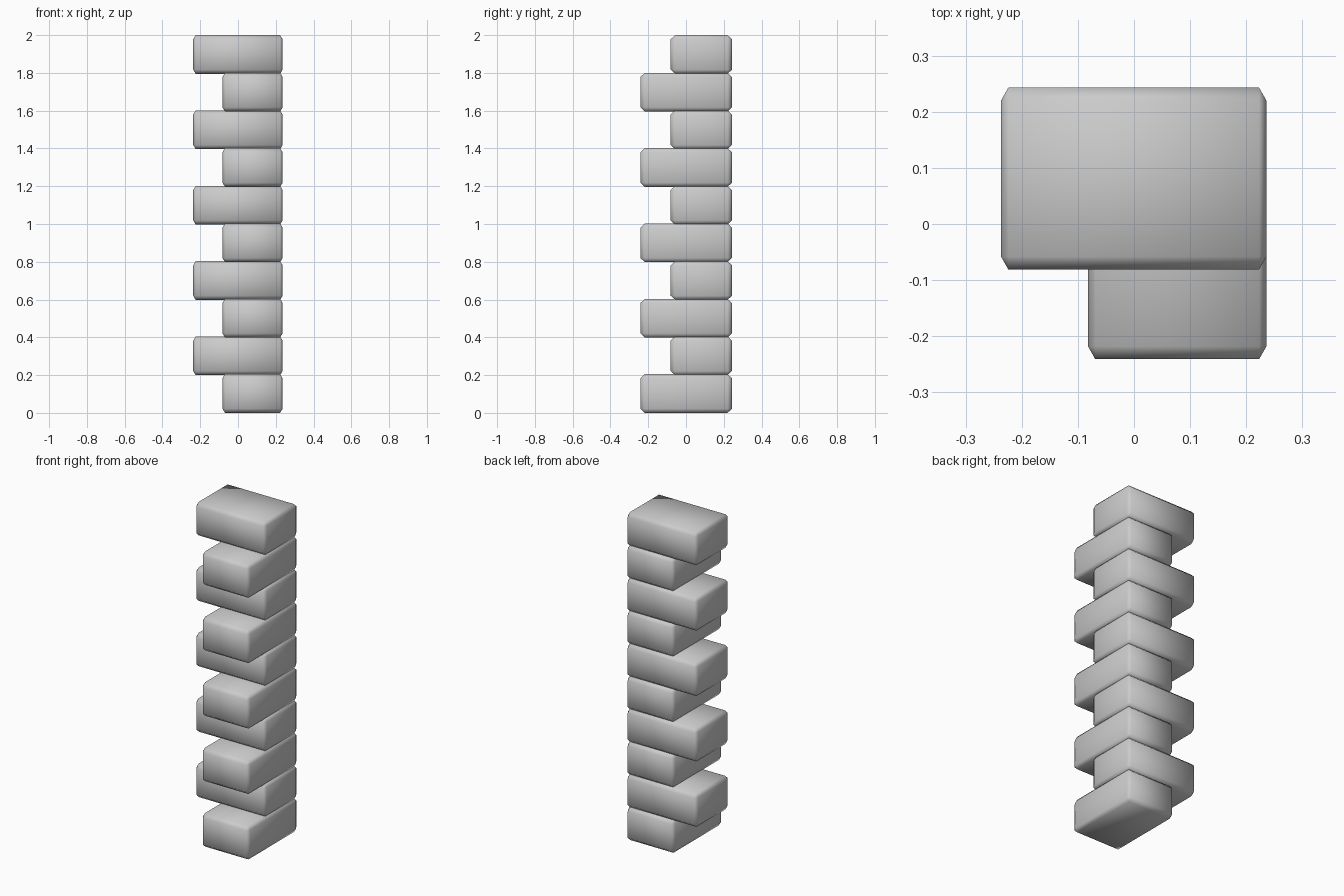
import bpy
import bmesh
from mathutils import Vector

cube = bpy.data.objects.get("Cube")
if cube:
    bpy.data.objects.remove(cube, do_unlink=True)

# Stone colour
stone = bpy.data.materials.new("grey_stone")
stone.use_nodes = True
grey = (0.6, 0.6, 0.6, 1)
stone.diffuse_color = grey
stone.node_tree.nodes["Principled BSDF"].inputs["Base Color"].default_value = grey

CHAMFER = Vector((0.013, 0.023, 0.022))  # chamfer width along each axis
HEIGHT = 0.205
PITCH = (2 - HEIGHT) / 9


def block(name, low, high):
    """Box with softly shaded chamfers, wider in y and z than in x."""
    low, high = Vector(low), Vector(high)
    size = high - low
    bm = bmesh.new()
    bmesh.ops.create_cube(bm, size=1)
    # Chamfer evenly in stretched space, then scale back to true size
    bmesh.ops.scale(bm, vec=[s / c for s, c in zip(size, CHAMFER)], verts=bm.verts)
    bmesh.ops.bevel(bm, geom=bm.edges[:], offset=1, segments=1,
                    affect='EDGES', clamp_overlap=True)
    bmesh.ops.scale(bm, vec=CHAMFER, verts=bm.verts)
    for face in bm.faces:
        face.smooth = True
    mesh = bpy.data.meshes.new(name)
    bm.to_mesh(mesh)
    bm.free()
    mesh.materials.append(stone)
    obj = bpy.data.objects.new(name, mesh)
    obj.location = (low + high) / 2
    bpy.context.collection.objects.link(obj)


# Corner column: blocks alternate between the two wall directions
for i in range(10):
    z = i * PITCH
    if i % 2 == 0:
        block(f"side_block_{i + 1}", (-0.082, -0.241, z), (0.236, 0.243, z + HEIGHT))
    else:
        block(f"back_block_{i + 1}", (-0.237, -0.081, z), (0.236, 0.243, z + HEIGHT))
